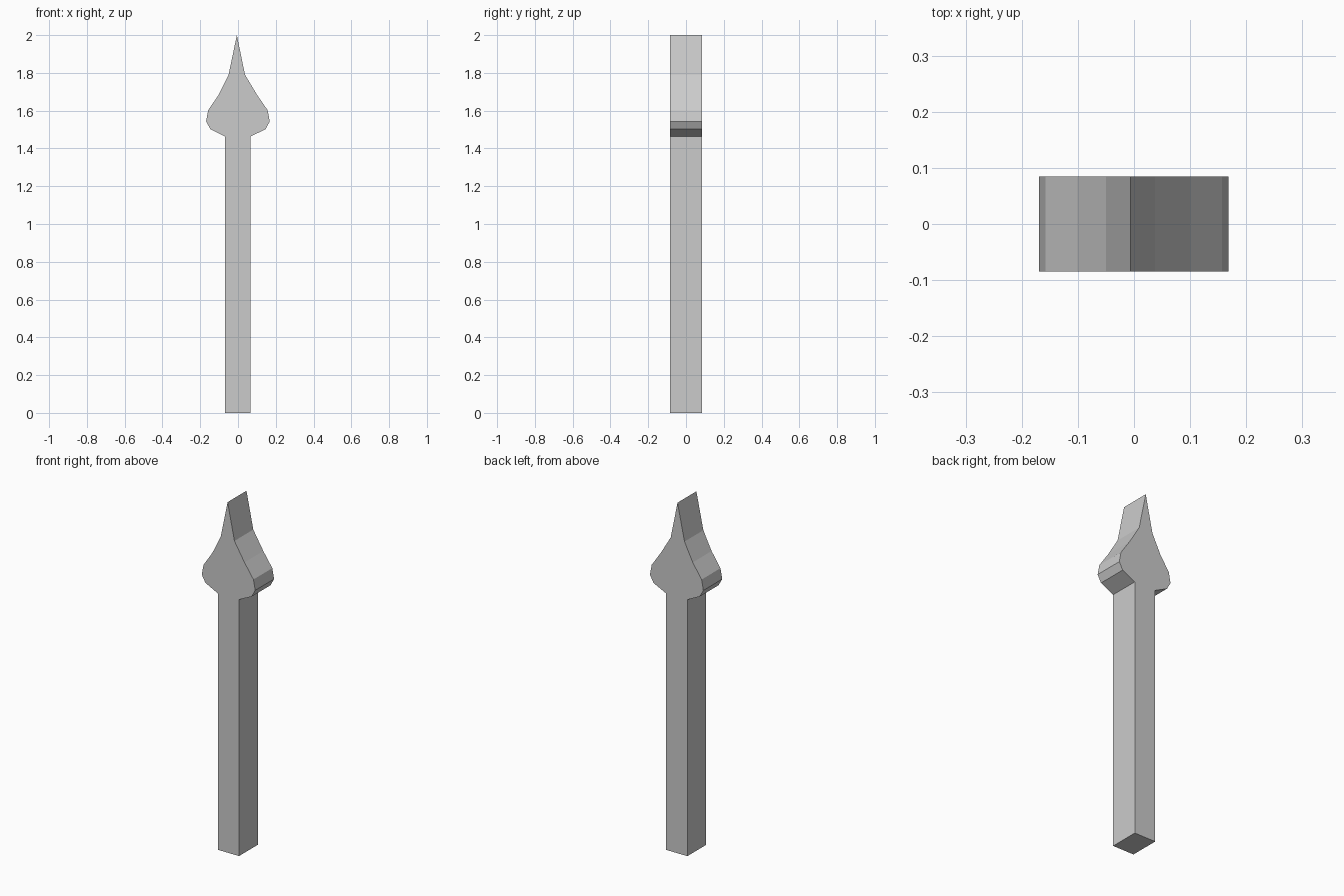
import bpy, bmesh

if "Cube" in bpy.data.objects:
    bpy.data.objects.remove(bpy.data.objects["Cube"])

HALF_DEPTH = 0.085

# Front outline (x, z): shaft, flared head, tip, and back down
outline = [
    (-0.068, 0), (0.066, 0), (0.066, 1.463),
    (0.146, 1.502), (0.168, 1.543), (0.157, 1.602), (0.10, 1.685), (0.037, 1.79),
    (-0.006, 2.0),
    (-0.05, 1.79), (-0.102, 1.685), (-0.158, 1.602), (-0.169, 1.543), (-0.146, 1.502),
    (-0.068, 1.463),
]

# Extrude the outline from front to back
bm = bmesh.new()
front = bm.faces.new([bm.verts.new((x, -HALF_DEPTH, z)) for x, z in outline])
result = bmesh.ops.extrude_face_region(bm, geom=[front], use_keep_orig=True)
back = [g for g in result["geom"] if isinstance(g, bmesh.types.BMVert)]
bmesh.ops.translate(bm, verts=back, vec=(0, 2 * HALF_DEPTH, 0))
bmesh.ops.recalc_face_normals(bm, faces=bm.faces)

mesh = bpy.data.meshes.new("fence_picket")
bm.to_mesh(mesh)
bm.free()
bpy.context.collection.objects.link(bpy.data.objects.new("fence_picket", mesh))
